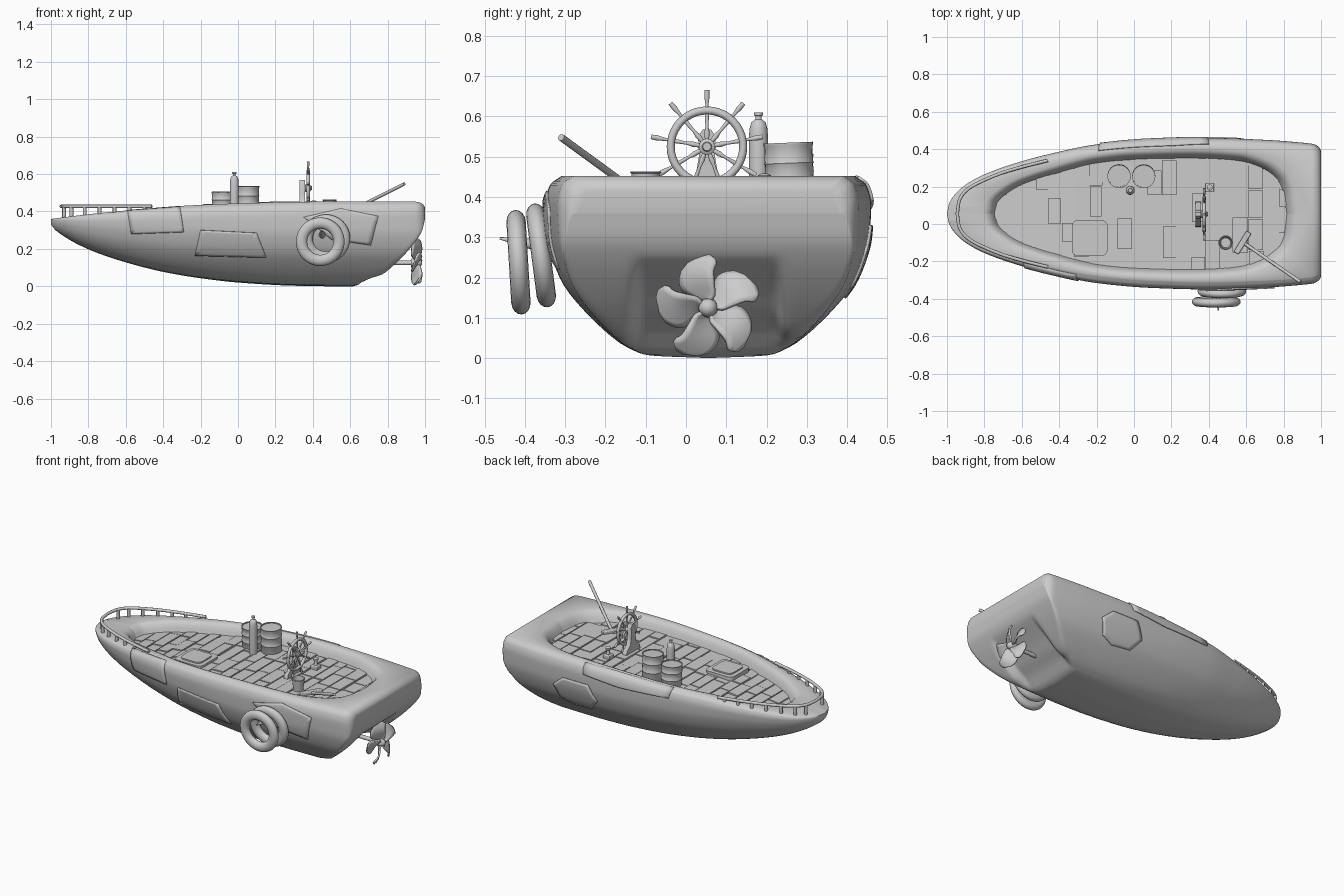
import bpy, bmesh, math, random
from mathutils import Vector

if "Cube" in bpy.data.objects:
    bpy.data.objects.remove(bpy.data.objects["Cube"])
random.seed(4)
CY, DEP = 0.055, 0.068          # hull centre line, deck depth below the rim


def table(pts):
    """Smooth interpolation through (x, value) pairs."""
    def f(x):
        x = min(max(x, pts[0][0]), pts[-1][0])
        i = max(k for k in range(len(pts) - 1) if pts[k][0] <= x)
        sl = [(b[1] - a[1]) / (b[0] - a[0]) for a, b in zip(pts, pts[1:])]
        def m(k):
            if k == 0 or k == len(sl):
                return sl[min(k, len(sl) - 1)]
            a, b = sl[k - 1], sl[k]
            return 2 * a * b / (a + b) if a * b > 0 else 0
        h = pts[i + 1][0] - pts[i][0]
        t = (x - pts[i][0]) / h
        return ((1 + 2*t) * (1-t)**2 * pts[i][1] + t * (1-t)**2 * h * m(i)
                + t*t * (3 - 2*t) * pts[i+1][1] + t*t * (t-1) * h * m(i+1))
    return f


def mesh(name, verts, faces, angle=40, mods=(), loc=(0, 0, 0)):
    me = bpy.data.meshes.new(name)
    me.from_pydata([tuple(v) for v in verts], [], faces)
    bm = bmesh.new()
    bm.from_mesh(me)
    bmesh.ops.remove_doubles(bm, verts=bm.verts, dist=1e-5)
    bmesh.ops.recalc_face_normals(bm, faces=bm.faces)
    bm.to_mesh(me)
    bm.free()
    ob = bpy.data.objects.new(name, me)
    ob.location = loc
    bpy.context.collection.objects.link(ob)
    for kind, props in mods:
        md = ob.modifiers.new(kind, kind)
        for k, v in props.items():
            setattr(md, k, v)
    bpy.ops.object.select_all(action='DESELECT')
    ob.select_set(True)
    bpy.context.view_layer.objects.active = ob
    bpy.ops.object.shade_smooth_by_angle(angle=math.radians(angle))
    return ob


def lathe(name, prof, loc, axis=(0, 0, 1), n=24):
    """Revolve (radius, height) points about an axis through loc."""
    q = Vector((0, 0, 1)).rotation_difference(Vector(axis).normalized())
    v = [Vector(loc) + q @ Vector((r * math.cos(2*math.pi*k/n), r * math.sin(2*math.pi*k/n), h))
         for r, h in prof for k in range(n)]
    f = [(i*n+k, i*n+(k+1) % n, (i+1)*n+(k+1) % n, (i+1)*n+k)
         for i in range(len(prof) - 1) for k in range(n)]
    f += [tuple(range(n)), tuple(range(len(v) - n, len(v)))]
    return mesh(name, v, f)


def rod(name, a, b, r, n=12):
    d = Vector(b) - Vector(a)
    return lathe(name, [(r, 0), (r, d.length)], a, d, n)


def box(name, c, s, bevel=0.005):
    v = [(x*s[0]/2, y*s[1]/2, z*s[2]/2) for x in (-1, 1) for y in (-1, 1) for z in (-1, 1)]
    f = [(0, 1, 3, 2), (4, 5, 7, 6), (0, 1, 5, 4), (2, 3, 7, 6), (0, 2, 6, 4), (1, 3, 7, 5)]
    return mesh(name, v, f, 40, [('BEVEL', dict(width=bevel, segments=3))], c)


# Hull lines: half width, keel, sheer, stern cut, opening
W = table([(-1, 0), (-.99, .05), (-.96, .1), (-.9, .155), (-.8, .21), (-.65, .265), (-.47, .315),
           (-.19, .372), (.1, .397), (.4, .405), (.7, .395), (.9, .38), (1, .368)])
B = table([(-1, .33), (-.97, .295), (-.8, .198), (-.6, .128), (-.4, .077), (-.2, .043), (0, .02), (.3, .003), (.5, 0), (1, 0)])
T = table([(-1, .36), (-.8, .385), (-.6, .405), (-.3, .43), (0, .443), (.4, .452), (1, .452)])
CUT = table([(.63, 0), (.7, .04), (.77, .063), (.83, .11), (.9, .18), (.96, .255), (.985, .3), (1, .36)])
IN = table([(-.76, 0), (-.745, .06), (-.68, .12), (-.6, .165), (-.4, .23), (-.2, .28), (0, .3),
            (.3, .308), (.55, .295), (.7, .25), (.78, .19), (.815, .12), (.83, 0)])
MID = [(0, 0), (.36, .015), (.5, .06), (.74, .24), (.91, .44), (.99, .67), (1, .84), (.97, .95), (.9, 1)]
BOW = [(0, 0), (.3, .025), (.52, .09), (.73, .24), (.89, .46), (.98, .7), (1, .84), (.97, .95), (.88, 1)]
M = 40
curves = [[table([(k, p[c]) for k, p in enumerate(L)]) for c in (0, 1)] for L in (MID, BOW)]
PROF = [[(U(8*k/M), V(8*k/M)) for k in range(M + 1)] for U, V in curves]


def inset(x):                   # rounds the edge of the transom
    return .038 * (1 - math.sqrt(max(0, 1 - (max(0, x - .95) / .05) ** 2)))


def section(x):
    f = min(max(.2 - x, 0), 1)
    w, b, h = W(x) - inset(x), B(x), T(x) - inset(x) - B(x)
    out = []
    for (u0, v0), (u1, v1) in zip(*PROF):
        y = w * (u0 + (u1 - u0) * f)
        z = b + h * (v0 + (v1 - v0) * f)
        if x > .63:
            s = min(max((.2 - y) / .04, 0), 1)
            dent = .05 * s*s*(3 - 2*s) * math.sin(math.pi * min(max((x - .66) / .3, 0), 1))
            z = max(z, CUT(x) + dent)
        out.append((y, z))
    return out


# Hull with rim and sunken deck
N = 90
verts, faces = [], []
for i in range(N + 1):
    c = -math.cos(math.pi * i / N)
    verts += [(c, y, z) for y, z in section(c)]
    xi = .035 + .795 * c
    for sx, sy, dz in [(1.06, 1.11, 0), (1.035, 1.065, -.006), (1.012, 1.025, -.02), (.995, .995, -.042), (.98, .965, -DEP), (.98, 0, -DEP)]:
        x = .035 + .795 * c * sx
        verts.append((x, IN(xi) * sy, T(x) + dz))
R = M + 7
faces = [(i*R+k, i*R+k+1, (i+1)*R+k+1, (i+1)*R+k) for i in range(N) for k in range(R - 1)]
verts.append((1, 0, T(1) - inset(1)))
e = len(verts) - 1
# round the transom top across the width with rows following the same inset
rows = [i for i in range(N + 1) if -math.cos(math.pi * i / N) > .95]
top = []
for i in rows:
    c = -math.cos(math.pi * i / N)
    verts.append((c, 0, T(c) - inset(c)))
    top.append(len(verts) - 1)
drop = {i*R + M for i in rows[:-1]}
faces = [q for q in faces if not (q[0] in drop and q[1] == q[0] + 1)]
faces += [(a*R+M, b*R+M, ta, sa) for a, b, sa, ta in zip(rows, rows[1:], top, top[1:])]
fan = [i*R + M + 1 for i in rows]
faces += [(rows[0]*R + M, *fan, top[0])]
faces += [tuple(range(N*R, N*R + M + 1)) + (e,)]
mesh("hull", verts, faces, 50, [('MIRROR', dict(use_axis=(False, True, False), merge_threshold=.0005))], (0, CY, 0))


def deck(x):
    return T(x) - DEP


# Deck planks running across the boat, slightly uneven
verts, faces = [], []
x = -.755
while x < .79:
    wd = random.uniform(.065, .085)
    x0, x1 = x + .003, min(x + wd - .003, .815)
    y = -.3 - random.uniform(0, .1)
    while y < .3:
        y2 = y + random.uniform(.1, .2)
        q = []
        for xx in (x0, x1):
            h = IN(xx) * .97
            q.append((xx + random.uniform(-.003, .003), min(max(y + .003, -h), h), min(max(y2 - .003, -h), h)))
        if min(a[2] - a[1] for a in q) > .01:
            n, up = len(verts), random.uniform(.004, .01)
            for dz in (-.01, up):
                verts += [(xx, CY + yy, deck(xx) + dz) for xx, yy in
                          [(q[0][0], q[0][1]), (q[1][0], q[1][1]), (q[1][0], q[1][2]), (q[0][0], q[0][2])]]
            faces += [(n+4, n+5, n+6, n+7)] + [(n+k, n+(k+1) % 4, n+4+(k+1) % 4, n+4+k) for k in range(4)]
        y = y2
    x += wd
mesh("deck_planks", verts, faces, 20)


# Patches draped over the hull sides
def hull_y(x, z):
    s = section(x)
    for (y0, z0), (y1, z1) in zip(s, s[1:]):
        if z0 <= z <= z1 and z1 > z0:
            return y0 + (y1 - y0) * (z - z0) / (z1 - z0)
    return s[-1][0]


def patch(name, poly, side):
    E, rings, v = 6, 6, []
    cx, cz = (sum(p[k] for p in poly) / len(poly) for k in (0, 1))
    edge = [(a[0] + (b[0]-a[0])*k/E, a[1] + (b[1]-a[1])*k/E)
            for a, b in zip(poly, poly[1:] + poly[:1]) for k in range(E)]
    n = len(edge)
    for r in range(rings + 1):
        s = 1 - r / rings
        for px, pz in edge:
            X, Z = cx + (px - cx) * s, cz + (pz - cz) * s
            v.append((X, CY + side * (hull_y(X, Z) + .003), Z))
    f = [(r*n+k, r*n+(k+1) % n, (r+1)*n+(k+1) % n, (r+1)*n+k) for r in range(rings) for k in range(n)]
    mesh(name, v, f, 50, [('SOLIDIFY', dict(thickness=.008, offset=0))])


patch("patch_bow", [(-.59, .405), (-.31, .425), (-.29, .29), (-.57, .28)], -1)
patch("patch_middle", [(-.2, .3), (.1, .285), (.15, .155), (-.23, .165)], -1)
patch("patch_stern", [(.35, .37), (.55, .415), (.75, .375), (.71, .22), (.5, .25)], -1)
patch("patch_far_side", [(.36, .33), (.54, .33), (.61, .27), (.58, .18), (.5, .15), (.37, .16), (.31, .23)], 1)
patch("patch_far_rim", [(-.19, .435), (.2, .45), (.4, .449), (.39, .39), (.15, .37), (-.18, .38)], 1)

# Bow railing
RW = table([(-.945, 0), (-.935, .07), (-.89, .13), (-.8, .18), (-.7, .22), (-.6, .25), (-.46, .285)])
half = [-.945 + .485 * (k / 24) ** 2 for k in range(25)]
path = [(x, CY - RW(x)) for x in reversed(half)] + [(x, CY + RW(x)) for x in half[1:]]
cu = bpy.data.curves.new("bow_rail", 'CURVE')
cu.dimensions, cu.bevel_depth, cu.use_fill_caps = '3D', .009, True
sp = cu.splines.new('POLY')
sp.points.add(len(path) - 1)
for p, (x, y) in zip(sp.points, path):
    p.co = (x, y, .427, 1)
bpy.context.collection.objects.link(bpy.data.objects.new("bow_rail", cu))
for x in (-.93, -.89, -.82, -.74, -.66, -.58, -.5):
    for s in (-1, 1):
        rod("rail_post", (x, CY + s*RW(x), T(x) - .02), (x, CY + s*RW(x), .427), .01)

# Barrels, bottle, bucket
for name, x, top_z in (("barrel_small", -.08, .505), ("barrel_large", .052, .535)):
    z, h = deck(x), top_z - deck(x)
    lathe(name, [(.056, 0), (.06, .01), (.06, h*.33), (.062, h*.35), (.06, h*.37), (.06, h*.66), (.062, h*.68),
                 (.06, h*.7), (.06, h-.01), (.062, h-.005), (.062, h), (.057, h), (.057, h-.006)], (x, .26, z), (0, -.04, 1))
lathe("bottle", [(.023, 0), (.024, .02), (.024, .17), (.022, .195), (.018, .21), (.008, .218), (.007, .226), (.011, .228), (.011, .235)],
      (-.02, .18, deck(0)))
lathe("bucket", [(.028, 0), (.036, .075), (.039, .077), (.037, .08), (.033, .08), (.026, .01)], (.49, -.1, deck(.49)))
box("deck_stand", (.405, .195, deck(.4) + .015), (.045, .045, .03))
lathe("stand_knob", [(.014, 0), (.009, .015), (.009, .03), (.016, .035), (.016, .045), (.006, .05)], (.405, .195, deck(.4) + .025), n=16)

# Broom
rod("broom_handle", (.585, -.1, .395), (.89, -.31, .548), .009)
head = box("broom_head", (.58, -.1, .395), (.03, .13, .03))
head.rotation_euler = (0, 0, -.55)

# Deck hatch: rounded frame and lid
for name, s, h in (("hatch_frame", .19, .026), ("hatch_lid", .14, .034)):
    v = [(sx * (s/2 - .03) + .03 * math.cos(a), sy * (s/2 - .03) + .03 * math.sin(a), z)
         for z in (0, h) for sx, sy, q in ((1, 1, 0), (-1, 1, 1), (-1, -1, 2), (1, -1, 3))
         for a in [math.pi/2 * (q + k/5) for k in range(6)]]
    f = [(k, (k+1) % 24, 24 + (k+1) % 24, 24 + k) for k in range(24)] + [tuple(range(24, 48))]
    mesh(name, v, f, 40, (), (-.237, -.075, deck(-.237)))

# Steering wheel and stand
wc = Vector((.375, .052, .525))
bpy.ops.mesh.primitive_torus_add(location=wc, rotation=(0, math.pi/2, 0), major_radius=.09,
                                 minor_radius=.01, major_segments=40, minor_segments=10)
bpy.context.object.name = "wheel_rim"
bpy.ops.object.shade_smooth()
lathe("wheel_hub", [(.012, -.02), (.02, -.015), (.02, .01), (.012, .014), (.01, .02)], wc, (1, 0, 0))
for k in range(9):
    a = math.radians(90 + 40 * k)
    lathe("wheel_spoke", [(.005, .015), (.007, .035), (.004, .05), (.006, .09), (.004, .1), (.004, .105), (.007, .125), (.006, .141)],
          wc, (0, math.cos(a), math.sin(a)), 10)
zb = deck(.35)
prof = [(.07, zb), (.065, zb + .03), (.03, zb + .06), (.02, .5), (.022, .55), (.01, .568)]
n = len(prof)
v = [(x, .052 + s * y, z) for x in (.33, .358) for s in (1, -1) for y, z in prof]
f = [(o+k, o+k+1, o+n+k+1, o+n+k) for o in (0, 2*n) for k in range(n - 1)]
f += [(k+o, k+1+o, k+1+o+2*n, k+o+2*n) for o in (0, n) for k in range(n - 1)] + [(n-1, 2*n-1, 4*n-1, 3*n-1)]
mesh("wheel_stand", v, f)

# Life rings on a hook
for name, loc, tilt in (("life_ring_inner", (.47, -.36, .255), .13), ("life_ring_outer", (.44, -.416, .238), .06)):
    bpy.ops.mesh.primitive_torus_add(location=loc, rotation=(math.pi/2 + tilt, 0, 0), major_radius=.1,
                                     minor_radius=.03, major_segments=48, minor_segments=16)
    ring = bpy.context.object
    ring.name, ring.scale = name, (1, 1, .8)
    bpy.ops.object.shade_smooth()
lathe("ring_hook", [(.022, 0), (.016, .04), (.011, .1), (.003, .155)], (.45, -.31, .27), (0, -1, .18), 12)

# Propeller and shaft
pc = Vector((.955, CY, .125))
rod("propeller_shaft", (.76, CY, .125), pc, .012)
lathe("propeller_hub", [(.022, -.03), (.024, 0), (.022, .015), (.014, .026), (.004, .03)], pc, (1, 0, 0))
blade_w = table([(0, .016), (.25, .034), (.6, .052), (.82, .05), (.95, .032), (1, .01)])
verts, faces = [], []
for b in range(5):
    o = len(verts)
    for i in range(13):
        t = i / 12
        r = .015 + .115 * t
        pitch = math.radians(42 - 20 * t)
        for j in range(7):
            s = (j / 3 - 1) * blade_w(t)
            a = math.radians(88 + 72 * b + 25 * math.sin(t * 3)) - s * math.cos(pitch) / max(r, .035)
            verts.append(pc + Vector((s * math.sin(pitch), r * math.cos(a), r * math.sin(a))))
    faces += [(o+i*7+j, o+i*7+j+1, o+i*7+j+8, o+i*7+j+7) for i in range(12) for j in range(6)]
mesh("propeller_blades", verts, faces, 60, [('SOLIDIFY', dict(thickness=.01, offset=0))])
